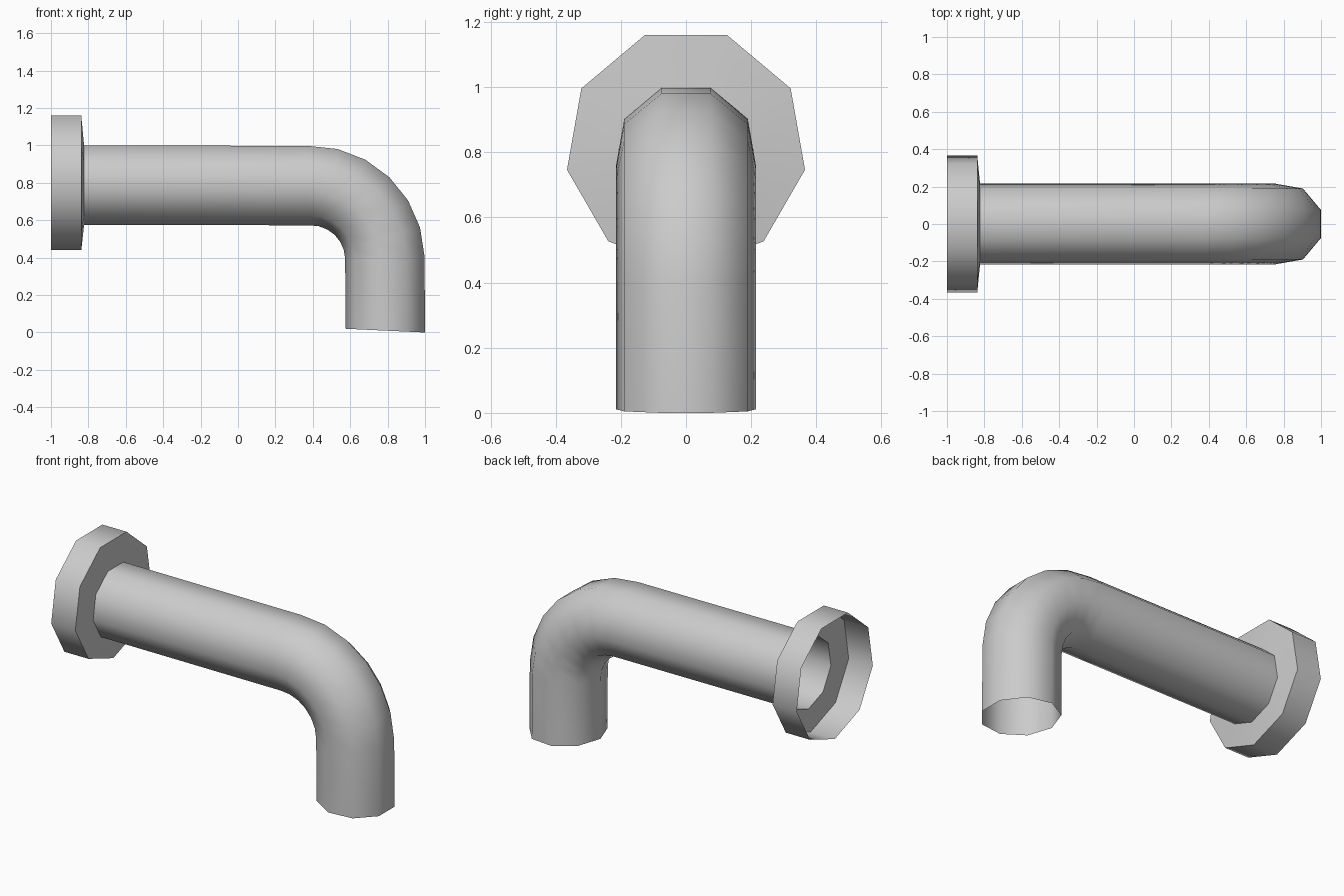
import bpy
from math import sin, cos, radians

if "Cube" in bpy.data.objects:
    bpy.data.objects.remove(bpy.data.objects["Cube"])

SIDES = 9
PIPE_R = 0.219
FLANGE_R = 0.371


def ring(x, z, radius, tilt):
    """Nine-sided section, flat side outward; tilt 0 = facing +x, 90 = facing down."""
    t = radians(tilt)
    pts = []
    for i in range(SIDES):
        a = radians(20 + 40 * i)
        u = radius * cos(a)
        pts.append((x + u * sin(t), radius * sin(a), z + u * cos(t)))
    return pts


def loft(name, sections):
    """Open-ended skin through a series of sections."""
    verts = [p for s in sections for p in ring(*s)]
    faces = []
    for r in range(len(sections) - 1):
        for i in range(SIDES):
            j = (i + 1) % SIDES
            a, b = r * SIDES, (r + 1) * SIDES
            faces.append((a + i, b + i, b + j, a + j))
    mesh = bpy.data.meshes.new(name)
    mesh.from_pydata(verts, [], faces)
    obj = bpy.data.objects.new(name, mesh)
    bpy.context.collection.objects.link(obj)
    bpy.ops.object.select_all(action='DESELECT')
    obj.select_set(True)
    bpy.context.view_layer.objects.active = obj
    bpy.ops.object.shade_smooth_by_angle(angle=radians(50))
    return obj


# Hollow wall flange: outer rim, then a slightly dished face in to the pipe
loft("wall_flange", [
    (-1.0, 0.811, FLANGE_R, 0),
    (-0.838, 0.811, FLANGE_R, 0),
    (-0.823, 0.794, PIPE_R, 0),
])

# Pipe: straight run, six-segment elbow, downward outlet with a slightly slanted mouth
path = [(-0.823, 0.794, PIPE_R, 0)]
for k in range(7):
    t = 15 * k - 1.4
    path.append((0.39 + 0.402 * sin(radians(t)),
                 0.39 + 0.402 * cos(radians(t)), PIPE_R, t))
path.append((0.794, 0.0097, PIPE_R, 92.7))
loft("elbow_pipe", path)
